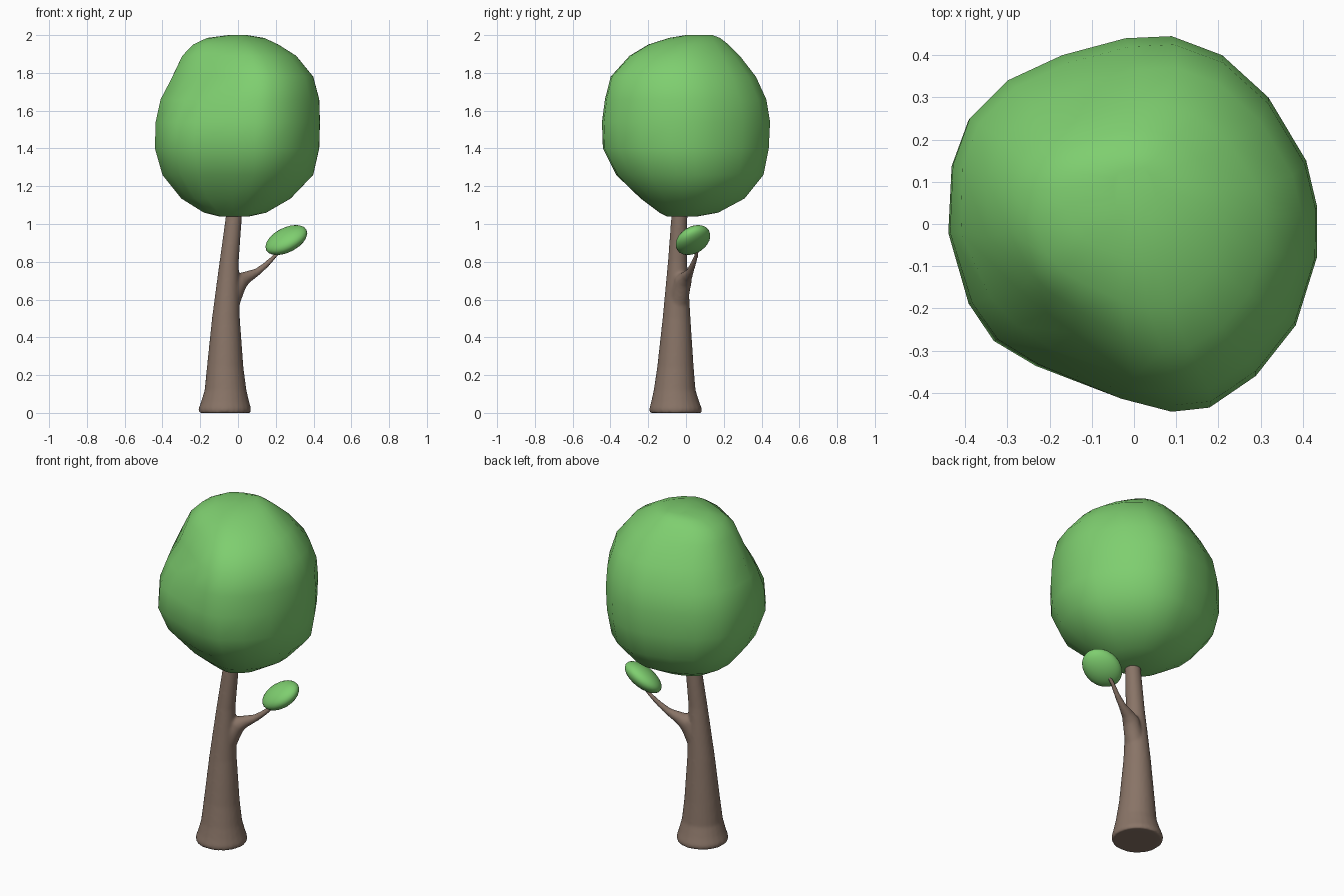
import bpy, bmesh
from math import sin, cos, pi, exp, radians, atan2, hypot
from mathutils import Vector

if "Cube" in bpy.data.objects:
    bpy.data.objects.remove(bpy.data.objects["Cube"])


def material(name, rgb):
    m = bpy.data.materials.new(name)
    m.diffuse_color = (*rgb, 1)
    m.use_nodes = True
    m.node_tree.nodes["Principled BSDF"].inputs["Base Color"].default_value = m.diffuse_color
    return m


GREEN = material("leaf_green", (0.21, 0.62, 0.16))
BROWN = material("bark_brown", (0.25, 0.175, 0.135))


def loft(name, rings, mat):
    """Closed skin through equal-length rings of points."""
    bm = bmesh.new()
    loops = [[bm.verts.new(p) for p in r] for r in rings]
    n = len(loops[0])
    for a, b in zip(loops, loops[1:]):
        for i in range(n):
            bm.faces.new((a[i], a[(i + 1) % n], b[(i + 1) % n], b[i]))
    bm.faces.new(loops[0][::-1])
    bm.faces.new(loops[-1])
    bmesh.ops.recalc_face_normals(bm, faces=bm.faces)
    me = bpy.data.meshes.new(name)
    bm.to_mesh(me)
    bm.free()
    ob = bpy.data.objects.new(name, me)
    bpy.context.collection.objects.link(ob)
    me.materials.append(mat)
    me.polygons.foreach_set("use_smooth", [True] * len(me.polygons))
    return ob


def tube(name, path, mat, upright=False, n=24):
    """Round tapering limb along (x, y, z, radius) stations."""
    pts = [Vector(p[:3]) for p in path]
    rings = []
    for i, p in enumerate(pts):
        d = pts[min(i + 1, len(pts) - 1)] - pts[max(i - 1, 0)]
        d = Vector((0, 0, 1)) if upright else d.normalized()
        u = Vector((0, 1, 0)).cross(d).normalized()
        v = d.cross(u)
        rings.append([p + path[i][3] * (u * cos(2 * pi * k / n) + v * sin(2 * pi * k / n))
                      for k in range(n)])
    return loft(name, rings, mat)


# Trunk with flared foot
trunk = tube("trunk", [
    (-.07, -.055, 0, .137), (-.07, -.055, .02, .14), (-.068, -.057, .06, .127),
    (-.066, -.06, .12, .111), (-.068, -.056, .24, .097), (-.064, -.05, .5, .074),
    (-.055, -.047, .66, .062), (-.047, -.045, .8, .051), (-.022, -.035, 1.04, .043),
    (-.018, -.034, 1.09, .042)], BROWN, upright=True)

# Side branch, fused into the trunk
branch = tube("branch", [
    (-.06, -.05, .54, .055), (-.015, -.028, .655, .05), (.012, -.014, .70, .046),
    (.05, .002, .72, .032), (.1, .02, .745, .021), (.15, .037, .785, .016),
    (.2, .055, .835, .012), (.25, .06, .89, .011)], BROWN, n=16)
bpy.ops.object.select_all(action='DESELECT')
branch.select_set(True)
trunk.select_set(True)
bpy.context.view_layer.objects.active = trunk
bpy.ops.object.join()
rm = trunk.modifiers.new("fuse", 'REMESH')
rm.mode = 'VOXEL'
rm.voxel_size = 0.008
rm.use_smooth_shade = True
sm = trunk.modifiers.new("soften", 'SMOOTH')
sm.factor = 0.5
sm.iterations = 8

# Canopy: plan outline scaled to the width and depth at each height
plan = [(.436, .04), (.41, .15), (.32, .30), (.21, .40), (.09, .445), (-.02, .44),
        (-.17, .40), (-.30, .34), (-.39, .25), (-.43, .14), (-.438, -.02), (-.39, -.19),
        (-.33, -.28), (-.23, -.34), (-.03, -.415), (.09, -.445), (.18, -.435),
        (.29, -.36), (.385, -.24), (.435, -.08)]
levels = [  # z, left, right, front, back
    (1.04, -.10, .06, -.10, .06), (1.06, -.18, .15, -.14, .17),
    (1.135, -.30, .28, -.24, .31), (1.26, -.40, .40, -.37, .41),
    (1.40, -.44, .432, -.44, .438), (1.54, -.437, .436, -.445, .445),
    (1.66, -.415, .432, -.43, .425), (1.78, -.355, .40, -.40, .37),
    (1.89, -.30, .31, -.30, .285), (1.95, -.24, .215, -.20, .225),
    (1.985, -.165, .14, -.09, .18), (2.0, -.05, .05, 0, .14)]
rings = []
for z, l, r, f, b in levels:
    ring = []
    for px, py in plan:
        # shallow dent high on the front left
        off = (atan2(py, px) + 3 * pi / 4 + pi) % (2 * pi) - pi
        s = 1 - .2 * exp(-(off / .5) ** 2 - ((z - 1.79) / .17) ** 2)
        ring.append(((l + r) / 2 + s * px / .438 * (r - l) / 2,
                     (f + b) / 2 + s * py / .445 * (b - f) / 2, z))
    rings.append(ring)
loft("canopy", rings, GREEN)

# Small leaf cluster at the branch tip
bpy.ops.mesh.primitive_ico_sphere_add(subdivisions=3, radius=1, location=(.256, .037, .915),
                                      rotation=(radians(25), radians(-27), 0))
leaf = bpy.context.object
leaf.name = "leaf_cluster"
leaf.scale = (.12, .098, .056)
leaf.data.materials.append(GREEN)
bpy.ops.object.shade_smooth()
